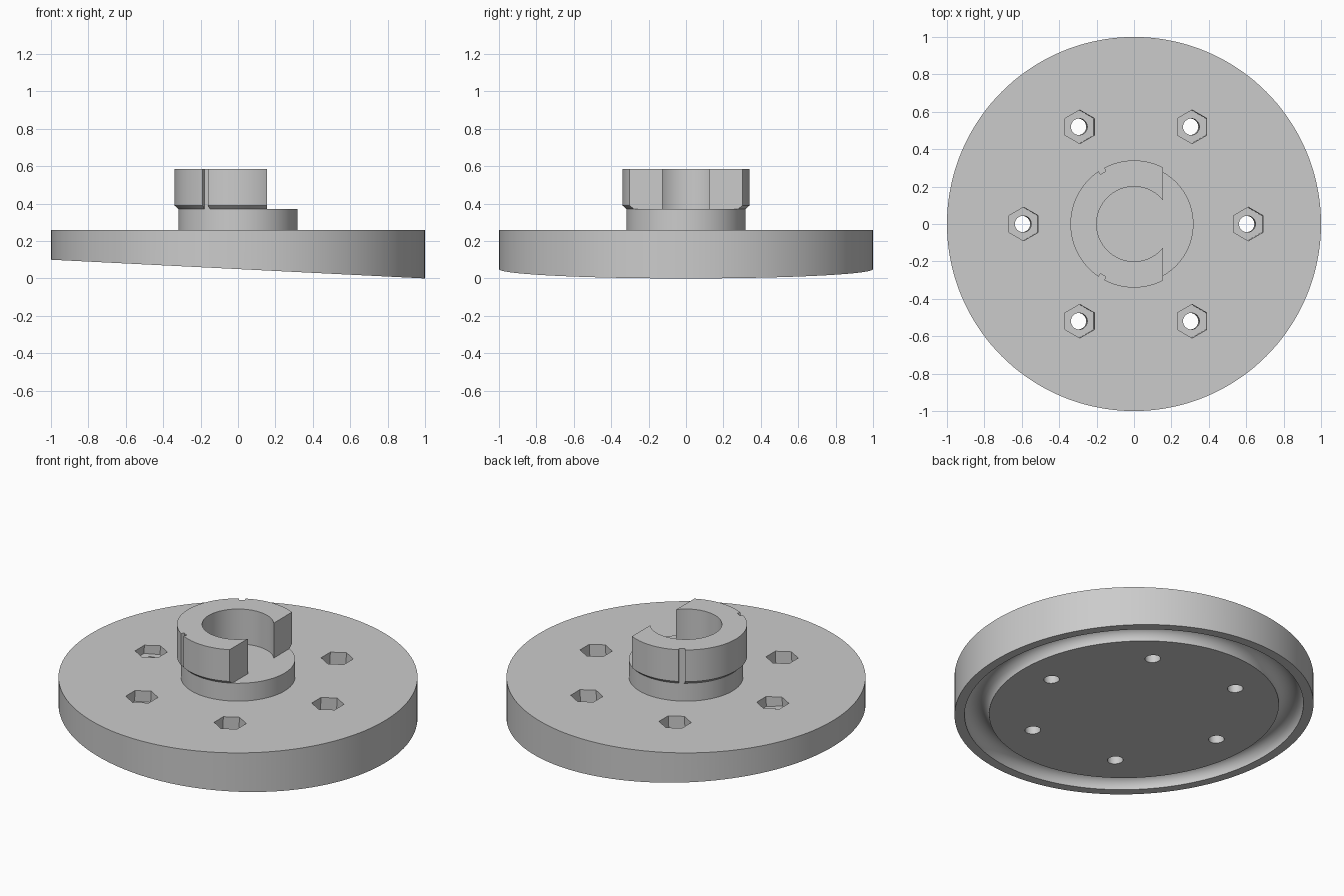
import bpy, bmesh, math
from mathutils import Matrix, Vector

if "Cube" in bpy.data.objects:
    bpy.data.objects.remove(bpy.data.objects["Cube"], do_unlink=True)

grey = bpy.data.materials.new("plain grey")
grey.use_nodes = True
COLOUR = (0.6, 0.6, 0.6, 1)
grey.diffuse_color = COLOUR
grey.node_tree.nodes["Principled BSDF"].inputs["Base Color"].default_value = COLOUR

SLOPE = 0.05                       # the underside falls towards +x
TOP, LEDGE, RIM = 0.26, 0.37, 0.585
TILT = Matrix.Translation((0, 0, SLOPE)) @ Matrix.Rotation(math.atan(SLOPE), 4, "Y")


def add(name, bm):
    bmesh.ops.recalc_face_normals(bm, faces=bm.faces)
    mesh = bpy.data.meshes.new(name)
    bm.to_mesh(mesh)
    bm.free()
    mesh.materials.append(grey)
    ob = bpy.data.objects.new(name, mesh)
    bpy.context.collection.objects.link(ob)
    return ob


def prism(name, outline, z0, z1, matrix=Matrix()):
    bm = bmesh.new()
    face = bm.faces.new([bm.verts.new((x, y, z0)) for x, y in outline])
    ext = bmesh.ops.extrude_face_region(bm, geom=[face])
    bmesh.ops.translate(bm, vec=(0, 0, z1 - z0),
                        verts=[g for g in ext["geom"] if isinstance(g, bmesh.types.BMVert)])
    bm.transform(matrix)
    return add(name, bm)


def arc(r, n, start=0.0, sweep=math.tau, cx=0.0, cy=0.0):
    return [(cx + r * math.cos(start + sweep * i / n),
             cy + r * math.sin(start + sweep * i / n)) for i in range(n)]


def lathe(name, profile, steps, matrix=Matrix()):
    """Revolve a closed (radius, height) profile around z."""
    bm = bmesh.new()
    verts = [bm.verts.new((r, 0, z)) for r, z in profile]
    edges = [bm.edges.new((v, verts[(i + 1) % len(verts)])) for i, v in enumerate(verts)]
    bmesh.ops.spin(bm, geom=verts + edges, cent=(0, 0, 0), axis=(0, 0, 1),
                   angle=math.tau, steps=steps)
    bmesh.ops.remove_doubles(bm, verts=bm.verts, dist=1e-5)
    bm.transform(matrix)
    return add(name, bm)


def cut(target, cutters):
    for cutter in cutters:
        mod = target.modifiers.new("cut", "BOOLEAN")
        mod.operation, mod.solver, mod.object = "DIFFERENCE", "EXACT", cutter
        bpy.context.view_layer.objects.active = target
        bpy.ops.object.modifier_apply(modifier=mod.name)
        bpy.data.objects.remove(cutter, do_unlink=True)


def smooth(ob):
    bpy.ops.object.select_all(action="DESELECT")
    ob.select_set(True)
    bpy.context.view_layer.objects.active = ob
    bpy.ops.object.shade_smooth_by_angle(angle=math.radians(25))


# Wedge-shaped disc with a sloping underside
disc = prism("base_disc", arc(1, 144), 0, TOP)
for v in disc.data.vertices:
    if v.co.z < TOP / 2:
        v.co.z = SLOPE * (1 - v.co.x)

# Round seal groove, bolt holes and nut pockets, square to the underside
cutters = [lathe("groove_cutter", arc(0.069, 24, math.pi / 24, cx=0.876), 144, TILT)]
for i in range(6):
    a = i * math.pi / 3
    x, y = 0.6 * math.cos(a), 0.6 * math.sin(a)
    cutters.append(prism("hole_cutter", arc(0.044, 32, cx=x, cy=y), -0.2, 0.5, TILT))
    cutters.append(prism("nut_cutter", arc(0.09, 6, math.pi / 6, cx=x, cy=y),
                         0.125, 0.5, TILT))
cut(disc, cutters)
smooth(disc)

# Round pedestal
smooth(prism("pedestal", arc(0.318, 96), TOP - 0.01, LEDGE))

# Open C-shaped collar with a chamfered foot
collar = lathe("collar", [(0.2, LEDGE), (0.318, LEDGE), (0.34, LEDGE + 0.02),
                          (0.34, RIM), (0.2, RIM)], 96)
slot = arc(0.277, 48, math.pi / 2, math.pi) + [(0, -0.277), (0.5, -0.277),
                                               (0.5, 0.277), (0, 0.277)]
front = [(0.155, -0.5), (0.6, -0.5), (0.6, 0.5), (0.155, 0.5)]
cutters = [prism("slot_cutter", slot, 0.3, 0.7), prism("opening_cutter", front, 0.3, 0.7)]

# Vertical locating notch on each side of the collar
notch = [(0.32, -0.017), (0.4, -0.017), (0.4, 0.017), (0.32, 0.017)]
for side in (-1, 1):
    turn = Matrix.Rotation(side * math.radians(121), 4, "Z")
    cutters.append(prism("notch_cutter", notch, 0.3, 0.7, turn))
cut(collar, cutters)
smooth(collar)
